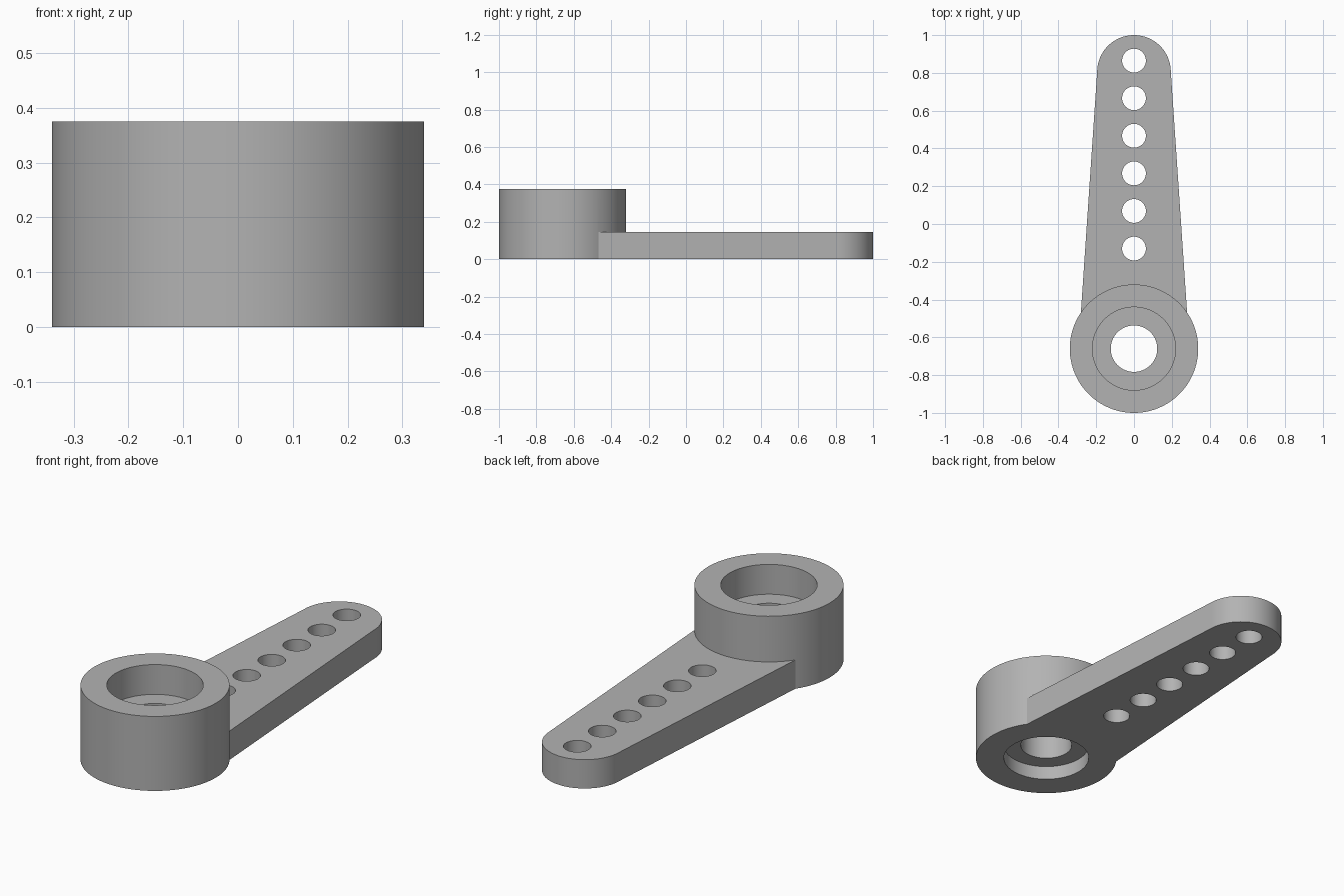
import bpy
import math

cube = bpy.data.objects.get("Cube")
if cube:
    bpy.data.objects.remove(cube, do_unlink=True)

HUB_Y, HUB_R, HUB_H = -0.66, 0.34, 0.375
TIP_Y, TIP_R, ARM_H = 0.805, 0.195, 0.145
HOLE_R, HOLE_PITCH, HOLE_COUNT = 0.063, 0.199, 6

grey = bpy.data.materials.new("grey plastic")
grey.use_nodes = True
colour = (0.45, 0.45, 0.45, 1.0)
grey.diffuse_color = colour
grey.node_tree.nodes["Principled BSDF"].inputs["Base Color"].default_value = colour


def prism(name, outline, z0, z1):
    """Extrude a counter-clockwise outline from z0 to z1."""
    n = len(outline)
    verts = [(x, y, z) for z in (z0, z1) for x, y in outline]
    faces = [tuple(reversed(range(n))), tuple(range(n, 2 * n))]
    faces += [(i, (i + 1) % n, (i + 1) % n + n, i + n) for i in range(n)]
    mesh = bpy.data.meshes.new(name)
    mesh.from_pydata(verts, [], faces)
    mesh.materials.append(grey)
    obj = bpy.data.objects.new(name, mesh)
    bpy.context.collection.objects.link(obj)
    return obj


def arc(cy, r, start, end, steps):
    angles = [start + (end - start) * i / steps for i in range(steps + 1)]
    return [(r * math.cos(a), cy + r * math.sin(a)) for a in angles]


def disc(name, cy, r, z0, z1, sides=96):
    return prism(name, arc(cy, r, 0, math.tau, sides)[:-1], z0, z1)


def combine(target, other, operation):
    """Apply a boolean and discard the helper."""
    mod = target.modifiers.new(operation.title(), 'BOOLEAN')
    mod.operation, mod.solver, mod.object = operation, 'EXACT', other
    bpy.context.view_layer.objects.active = target
    bpy.ops.object.modifier_apply(modifier=mod.name)
    bpy.data.objects.remove(other, do_unlink=True)


# Tapered arm with a rounded tip, joined to the round hub
horn = disc("lever_arm_with_hub", HUB_Y, HUB_R, 0, HUB_H)
outline = [(-0.294, HUB_Y), (0.294, HUB_Y)] + arc(TIP_Y, TIP_R, 0, math.pi, 40)
combine(horn, prism("arm", outline, 0, ARM_H), 'UNION')

# Stepped hub bore: top pocket, through hole, bottom recess
for radius, z0, z1 in ((0.22, 0.225, 0.5), (0.123, -0.1, 0.5), (0.205, -0.1, 0.07)):
    combine(horn, disc("bore_cutter", HUB_Y, radius, z0, z1), 'DIFFERENCE')

# Row of linkage holes along the arm
for i in range(HOLE_COUNT):
    y = 0.865 - i * HOLE_PITCH
    combine(horn, disc("hole_cutter", y, HOLE_R, -0.1, 0.3, 48), 'DIFFERENCE')

bpy.ops.object.select_all(action='DESELECT')
horn.select_set(True)
bpy.context.view_layer.objects.active = horn
bpy.ops.object.shade_smooth_by_angle(angle=math.radians(30))
